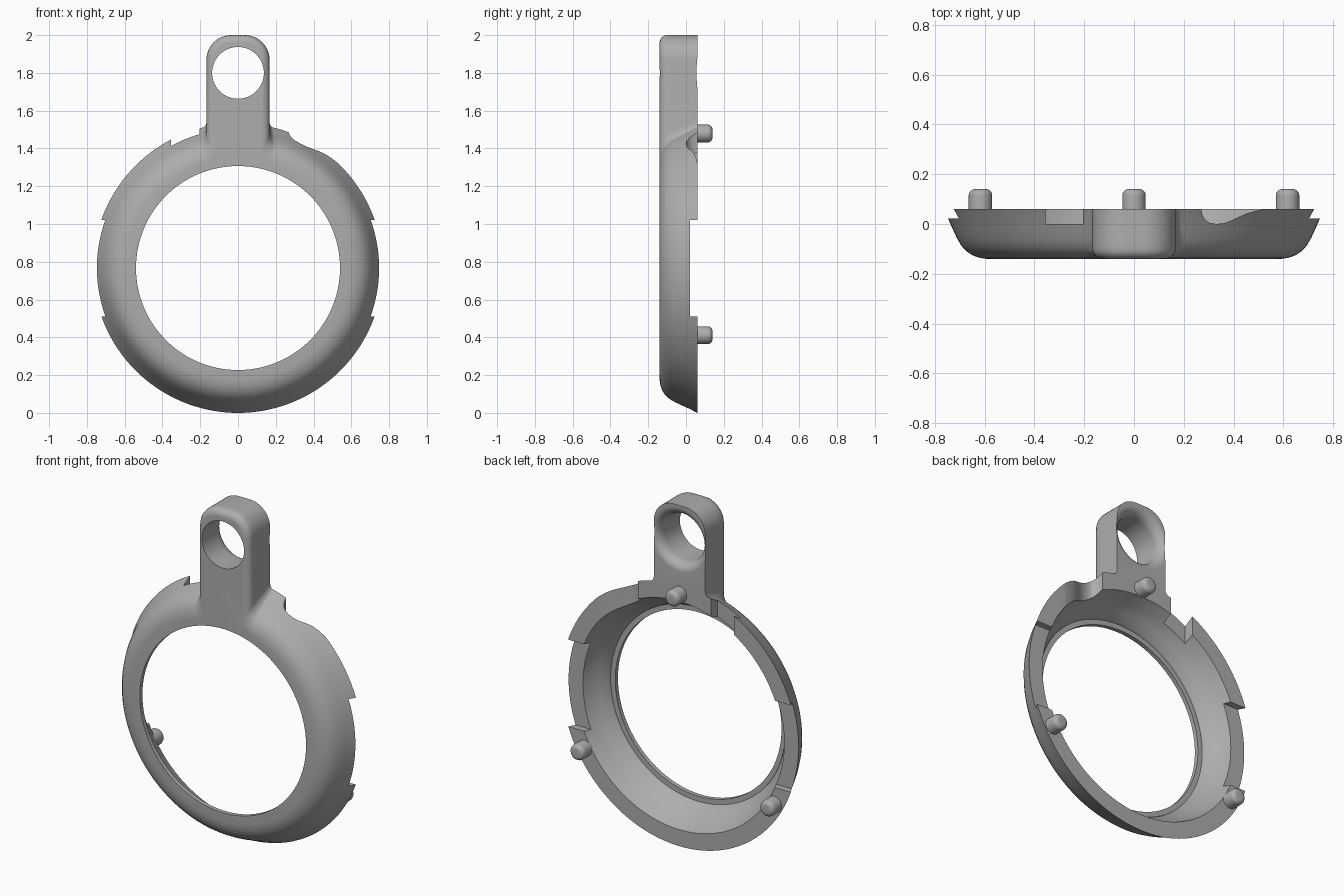
import bpy, bmesh
from math import sin, cos, pi, sqrt, radians

if "Cube" in bpy.data.objects:
    bpy.data.objects.remove(bpy.data.objects["Cube"])

CENTRE, FRONT, BACK = 0.767, -0.14, 0.06

grey = bpy.data.materials.new("plain grey")
grey.use_nodes = True
grey.diffuse_color = (0.42, 0.42, 0.42, 1)
grey.node_tree.nodes["Principled BSDF"].inputs["Base Color"].default_value = (0.42, 0.42, 0.42, 1)


def loft(name, sections):
    """Skin equal-length closed loops and cap both ends."""
    bm = bmesh.new()
    loops = [[bm.verts.new(p) for p in s] for s in sections]
    n = len(loops[0])
    for a, b in zip(loops, loops[1:]):
        for i in range(n):
            j = (i + 1) % n
            bm.faces.new((a[i], a[j], b[j], b[i]))
    bm.faces.new(loops[0])
    bm.faces.new(loops[-1])
    bmesh.ops.recalc_face_normals(bm, faces=bm.faces)
    mesh = bpy.data.meshes.new(name)
    bm.to_mesh(mesh)
    bm.free()
    mesh.materials.append(grey)
    ob = bpy.data.objects.new(name, mesh)
    bpy.context.collection.objects.link(ob)
    return ob


def turned(name, profile, x=0, z=CENTRE, n=144):
    """Solid of revolution about the y direction from (radius, y) points."""
    return loft(name, [[(x + r * cos(2 * pi * i / n), y, z + r * sin(2 * pi * i / n))
                        for i in range(n)] for r, y in profile])


def box(name, x0, x1, y0, y1, z0, z1):
    return loft(name, [[(x0, y, z0), (x1, y, z0), (x1, y, z1), (x0, y, z1)] for y in (y0, y1)])


def boolean(target, other, operation):
    mod = target.modifiers.new(operation, "BOOLEAN")
    mod.operation, mod.object, mod.solver = operation, other, "EXACT"
    bpy.context.view_layer.objects.active = target
    bpy.ops.object.modifier_apply(modifier=mod.name)
    bpy.data.objects.remove(other)


def smooth(ob, angle):
    bpy.ops.object.select_all(action="DESELECT")
    ob.select_set(True)
    bpy.context.view_layer.objects.active = ob
    bpy.ops.object.shade_smooth_by_angle(angle=radians(angle))


# Rounded outer wall of the ring
outer = [(0.59, FRONT), (0.62, -0.136), (0.65, -0.125), (0.675, -0.108), (0.695, -0.085),
         (0.712, -0.055), (0.728, -0.02), (0.745, 0.018), (0.767, BACK)]
ring = turned("ring_with_hanging_tab", outer)


def ring_radius(y):
    for (r0, y0), (r1, y1) in zip(outer, outer[1:]):
        if y <= y1:
            return r0 + (r1 - r0) * (y - y0) / (y1 - y0)
    return outer[-1][0]


def tab_section(y):
    """Tab outline at one depth, with front rounding and a fillet onto the ring."""
    t = min(1, (y - FRONT) / 0.04)
    inset = 0.04 * (1 - sqrt(1 - (1 - t) ** 2))
    w, top, corner = 0.167 - inset, 2 - inset, 0.13 - inset
    f = 0.04 + 0.05 * (BACK - y) / (BACK - FRONT)
    foot = CENTRE + sqrt(ring_radius(y) ** 2 - (w + f) ** 2) - 0.004
    half = [(w + f, 1.22)]
    for i in range(9):
        a = pi / 2 * i / 8
        half.append((w + f - f * sin(a), foot + f - f * cos(a)))
    for i in range(13):
        a = pi / 2 * i / 12
        half.append((w - corner + corner * cos(a), top - corner + corner * sin(a)))
    return [(x, y, z) for x, z in half] + [(-x, y, z) for x, z in reversed(half)]


# Hanging tab
depths = [FRONT, -0.139, -0.134, -0.126, -0.115, -0.1, -0.07, -0.04, 0, 0.03, BACK]
boolean(ring, loft("tab", [tab_section(y) for y in depths]), "UNION")

# Hollow inside of the ring with its front lip
boolean(ring, turned("hollow", [(0.54, -0.3), (0.54, -0.115), (0.57, -0.115), (0.575, -0.1),
                                (0.61, -0.06), (0.64, -0.01), (0.67, BACK), (0.67, 0.3)]),
        "DIFFERENCE")

# Tab hole, flared at the back
flare = [(0.137 + 0.05 * (1 - cos(a)), BACK - 0.06 + 0.06 * sin(a))
         for a in (pi / 2 * i / 8 for i in range(9))]
boolean(ring, turned("tab_hole", [(0.137, -0.3)] + flare + [(0.187, 0.3)], z=1.8, n=96), "DIFFERENCE")

# Notches on the back rim
boolean(ring, box("side_notches", -1, 1, 0.022, 0.3, 0.51, 1.02), "DIFFERENCE")
boolean(ring, box("square_notch", -0.355, -0.205, 0, 0.3, 1.2, 1.7), "DIFFERENCE")
scoop = [(0.27, 0.2), (0.27, 0.06), (0.274, 0.038), (0.285, 0.018), (0.303, 0.005), (0.33, 0),
         (0.36, 0.003), (0.39, 0.013), (0.42, 0.028), (0.455, 0.043), (0.49, 0.053),
         (0.535, 0.061), (0.535, 0.2)]
boolean(ring, loft("scoop", [[(x, y, z) for x, y in scoop] for z in (1.15, 1.7)]), "DIFFERENCE")
smooth(ring, 30)

# Three locating pegs on the back
for side, angle in (("top", 90), ("right", 210), ("left", 330)):
    x, z = 0.712 * cos(radians(angle)), CENTRE + 0.712 * sin(radians(angle))
    tip = [(0.022 + 0.025 * cos(a), 0.115 + 0.025 * sin(a))
           for a in (pi / 2 * i / 6 for i in range(7))]
    smooth(turned(side + "_peg", [(0.047, 0.05)] + tip, x, z, 40), 40)
